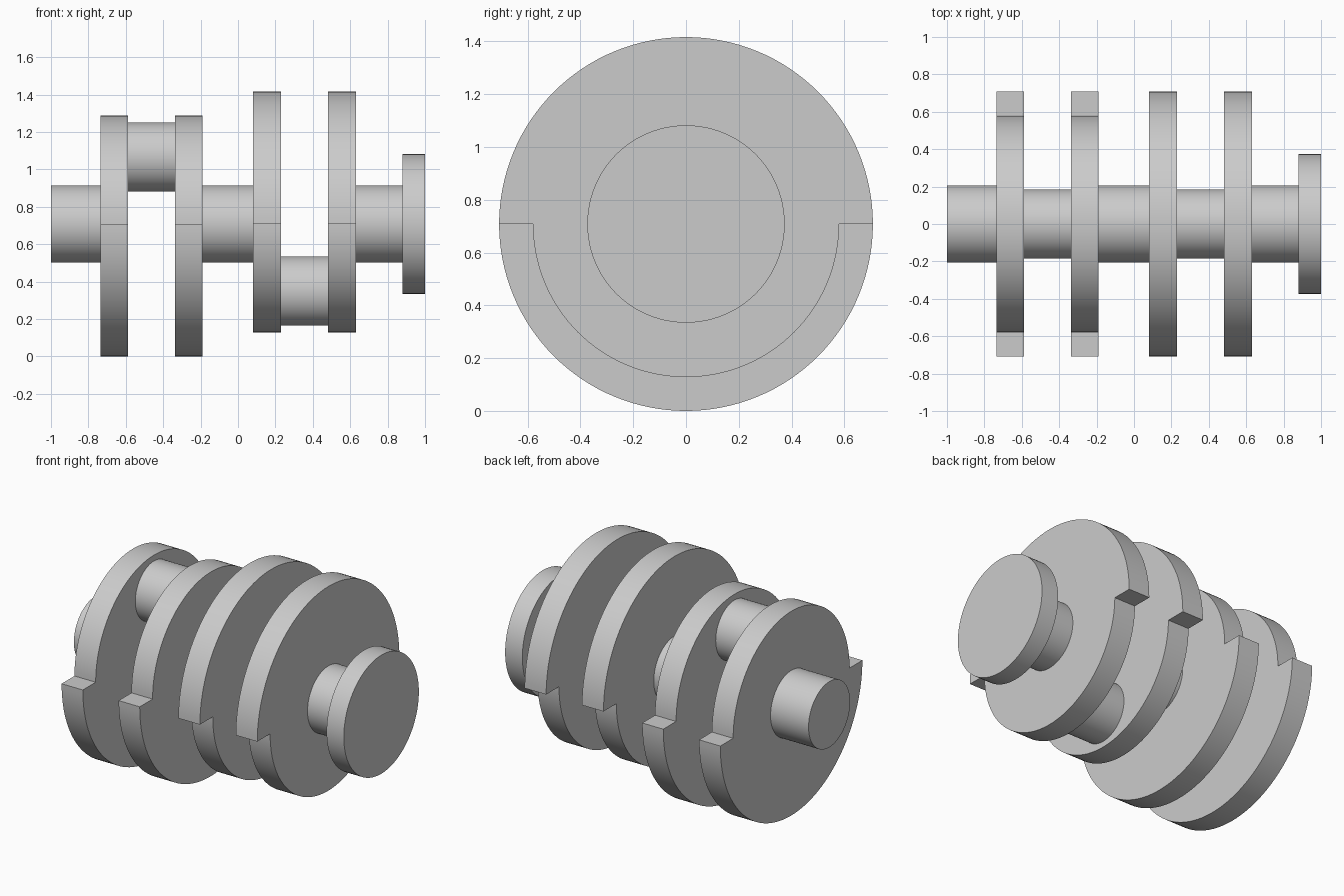
import bpy
import bmesh
import math

cube = bpy.data.objects.get("Cube")
if cube:
    bpy.data.objects.remove(cube, do_unlink=True)

AXIS = 0.708      # height of the main shaft axis
BIG, SMALL = 0.708, 0.58
THROW = 0.358     # crank pin offset from the axis

steel = bpy.data.materials.new("grey steel")
steel.use_nodes = True
colour = (0.6, 0.6, 0.6, 1)
steel.diffuse_color = colour
steel.node_tree.nodes["Principled BSDF"].inputs["Base Color"].default_value = colour


def arc(radius, start, end, steps):
    """Points (y, z) on an arc round the shaft axis, both ends included."""
    angles = [start + (end - start) * i / steps for i in range(steps + 1)]
    return [(radius * math.cos(a), radius * math.sin(a)) for a in angles]


def extrude_x(name, profile, x0, x1, height):
    """Solid made by sweeping a (y, z) profile along x."""
    bm = bmesh.new()
    face = bm.faces.new([bm.verts.new((x0, y, z + height)) for y, z in profile])
    swept = bmesh.ops.extrude_face_region(bm, geom=[face], use_keep_orig=True)
    verts = [v for v in swept["geom"] if isinstance(v, bmesh.types.BMVert)]
    bmesh.ops.translate(bm, verts=verts, vec=(x1 - x0, 0, 0))
    bmesh.ops.recalc_face_normals(bm, faces=bm.faces)
    mesh = bpy.data.meshes.new(name)
    bm.to_mesh(mesh)
    bm.free()
    mesh.materials.append(steel)
    obj = bpy.data.objects.new(name, mesh)
    bpy.context.collection.objects.link(obj)
    bpy.ops.object.select_all(action="DESELECT")
    obj.select_set(True)
    bpy.context.view_layer.objects.active = obj
    bpy.ops.object.shade_smooth_by_angle(angle=math.radians(30))


def cylinder(name, radius, x0, x1, height=AXIS):
    extrude_x(name, arc(radius, 0, math.tau, 96)[:-1], x0, x1, height)


def web(name, x0, x1, upper, lower):
    """Crank web: two half discs of different radius meeting at the axis."""
    profile = arc(upper, 0, math.pi, 64) + arc(lower, math.pi, math.tau, 64)
    extrude_x(name, profile, x0, x1, AXIS)


# Main journals and end flange
cylinder("right_journal", 0.207, -1, -0.735)
cylinder("centre_journal", 0.207, -0.19, 0.08)
cylinder("left_journal", 0.207, 0.63, 0.88)
cylinder("end_flange", 0.374, 0.88, 1)

# Crank webs, with the heavy half opposite each pin
web("right_outer_web", -0.735, -0.587, SMALL, BIG)
web("right_inner_web", -0.337, -0.19, SMALL, BIG)
web("left_inner_web", 0.08, 0.23, BIG, SMALL)
web("left_outer_web", 0.48, 0.63, BIG, SMALL)

# Crank pins
cylinder("right_crank_pin", 0.185, -0.587, -0.337, AXIS + THROW)
cylinder("left_crank_pin", 0.185, 0.23, 0.48, AXIS - THROW)
